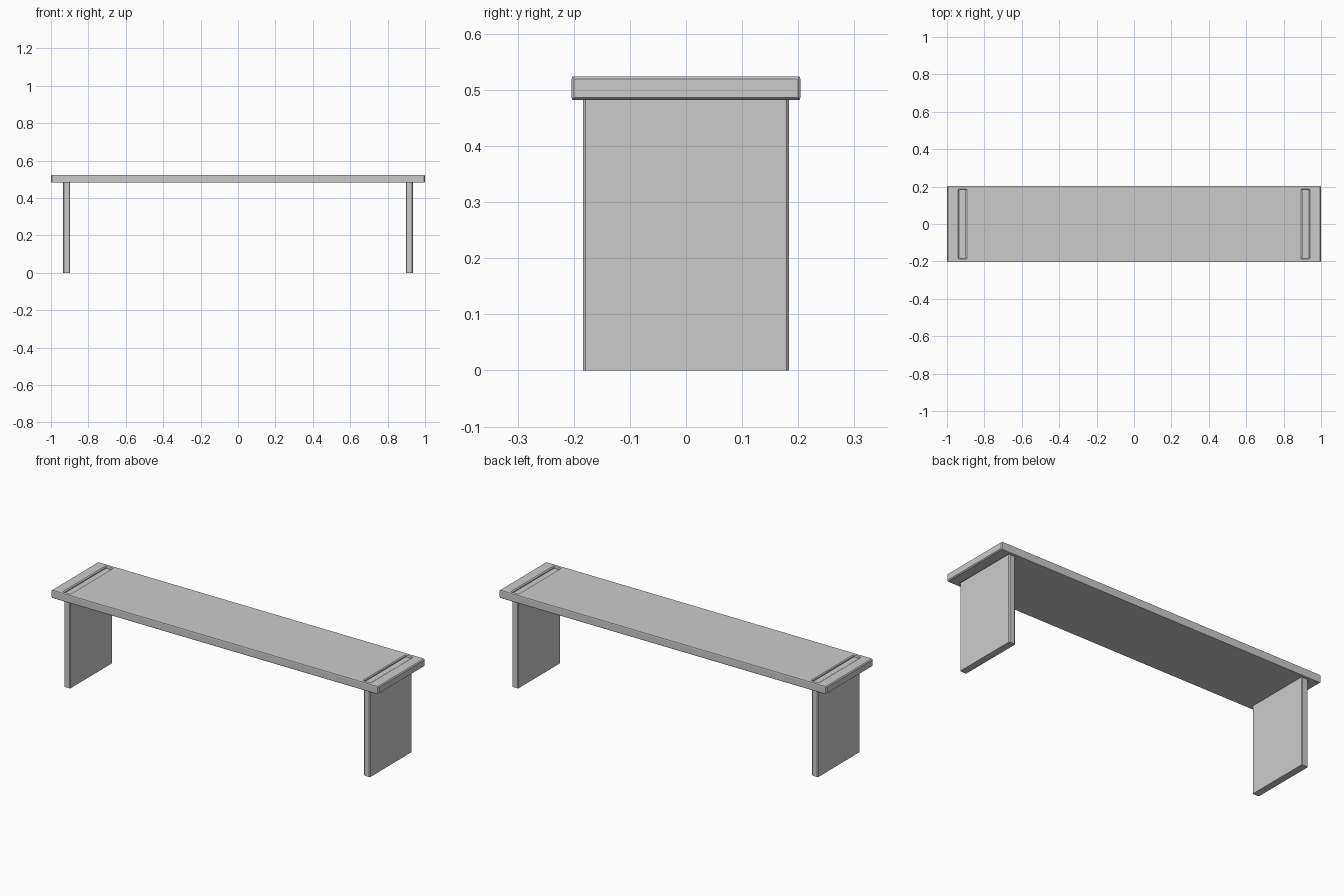
import bpy, bmesh

if "Cube" in bpy.data.objects:
    bpy.data.objects.remove(bpy.data.objects["Cube"])

SEAT_Z0, SEAT_Z1 = 0.482, 0.524
LEG_X, LEG_W, LEG_D, LEG_TOP = 0.916, 0.038, 0.368, 0.514
CHAMFER = 0.0045


def box(name, center, size):
    bm = bmesh.new()
    bmesh.ops.create_cube(bm, size=1)
    for v in bm.verts:
        v.co = [c + s * k for c, s, k in zip(center, size, v.co)]
    mesh = bpy.data.meshes.new(name)
    bm.to_mesh(mesh)
    bm.free()
    obj = bpy.data.objects.new(name, mesh)
    bpy.context.collection.objects.link(obj)
    return obj


def chamfer_vertical_edges(obj):
    bm = bmesh.new()
    bm.from_mesh(obj.data)
    edges = [e for e in bm.edges
             if abs(e.verts[0].co.z - e.verts[1].co.z) > 0.01]
    bmesh.ops.bevel(bm, geom=edges, offset=CHAMFER, segments=1, affect='EDGES')
    bm.to_mesh(obj.data)
    bm.free()


# Seat plank
seat = box("seat", (0, 0, (SEAT_Z0 + SEAT_Z1) / 2),
           (2, 0.408, SEAT_Z1 - SEAT_Z0))

for side, label in ((-1, "left"), (1, "right")):
    # Slab leg reaching up into the seat
    leg = box(label + "_leg", (side * LEG_X, 0, LEG_TOP / 2),
              (LEG_W, LEG_D, LEG_TOP))
    chamfer_vertical_edges(leg)

    # Slot through the seat for the leg
    cutter = box(label + "_slot_cutter", (side * LEG_X, 0, 0.5),
                 (LEG_W + 0.0006, LEG_D + 0.0006, 0.2))
    cutter.hide_render = True
    cutter.hide_set(True)
    cut = seat.modifiers.new(label + "_slot", 'BOOLEAN')
    cut.object = cutter
    cut.operation = 'DIFFERENCE'
    cut.solver = 'EXACT'

# Chamfered rims of the seat and its slots
bevel = seat.modifiers.new("chamfer", 'BEVEL')
bevel.width = CHAMFER
bevel.segments = 1
bevel.limit_method = 'ANGLE'
